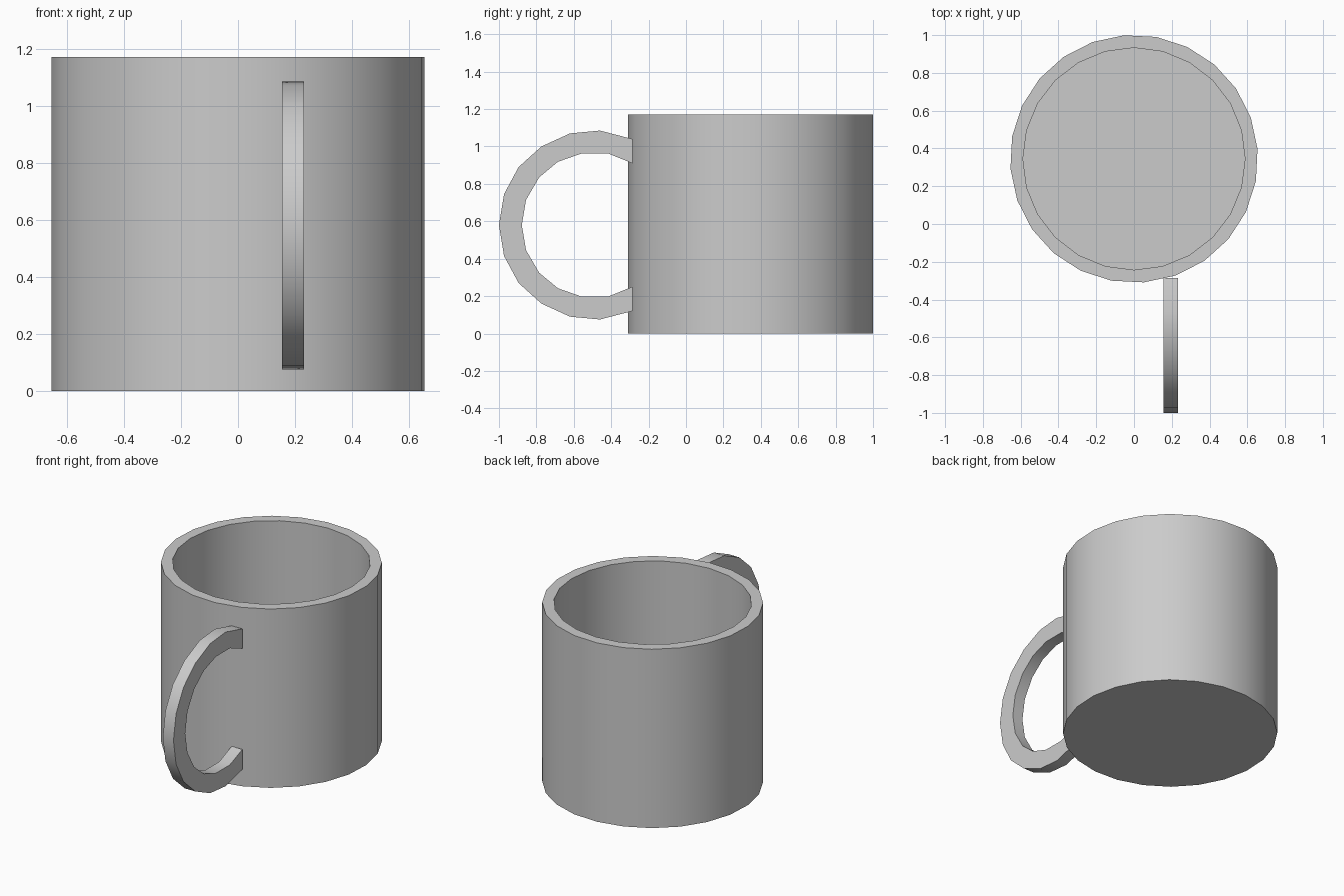
import bpy
import math

if "Cube" in bpy.data.objects:
    bpy.data.objects.remove(bpy.data.objects["Cube"])

CENTRE_Y = 0.345
MID_Z = 0.58


def ring(radius, z, turn=0.0, sides=24):
    return [(radius * math.cos(math.radians(turn) + i * math.tau / sides),
             CENTRE_Y + radius * math.sin(math.radians(turn) + i * math.tau / sides), z)
            for i in range(sides)]


def add_object(name, verts, faces):
    mesh = bpy.data.meshes.new(name)
    mesh.from_pydata(verts, [], faces)
    obj = bpy.data.objects.new(name, mesh)
    bpy.context.collection.objects.link(obj)
    bpy.ops.object.select_all(action='DESELECT')
    bpy.context.view_layer.objects.active = obj
    obj.select_set(True)
    bpy.ops.object.mode_set(mode='EDIT')
    bpy.ops.mesh.select_all(action='SELECT')
    bpy.ops.mesh.normals_make_consistent(inside=False)
    bpy.ops.object.mode_set(mode='OBJECT')
    bpy.ops.object.shade_smooth_by_angle(angle=math.radians(30))
    return obj


# Cup body: outer wall, rim, inner wall, with the inner ring turned slightly
n = 24
rings = [ring(0.656, 0, 4.6), ring(0.656, 1.172, 4.6), ring(0.588, 1.172), ring(0.588, 0.07)]
verts = [v for r in rings for v in r]
faces = [(k * n + i, k * n + (i + 1) % n, (k + 1) * n + (i + 1) % n, (k + 1) * n + i)
         for k in range(3) for i in range(n)]
faces += [tuple(reversed(range(n))), tuple(range(3 * n, 4 * n))]
add_object("cup_body", verts, faces)

# Handle: half outlines as (y, height above middle), mirrored downwards
outer = [(-0.287, 0.46), (-0.46, 0.505), (-0.62, 0.49), (-0.773, 0.42),
         (-0.895, 0.31), (-0.973, 0.165), (-1.0, 0)]
inner = [(-0.287, 0.33), (-0.415, 0.382), (-0.56, 0.382), (-0.685, 0.338),
         (-0.785, 0.255), (-0.855, 0.135), (-0.878, 0)]
sections = []
for side in (1, -1):
    pairs = list(zip(outer, inner))
    if side < 0:
        pairs = pairs[-2::-1]
    for (oy, oz), (iy, iz) in pairs:
        o, i = MID_Z + side * oz, MID_Z + side * iz
        sections.append([(0.155, oy, o), (0.232, oy, o), (0.232, iy, i), (0.155, iy, i)])
verts = [v for s in sections for v in s]
faces = [(4 * k + j, 4 * k + (j + 1) % 4, 4 * k + 4 + (j + 1) % 4, 4 * k + 4 + j)
         for k in range(len(sections) - 1) for j in range(4)]
last = 4 * (len(sections) - 1)
faces += [(3, 2, 1, 0), (last, last + 1, last + 2, last + 3)]
add_object("handle", verts, faces)
